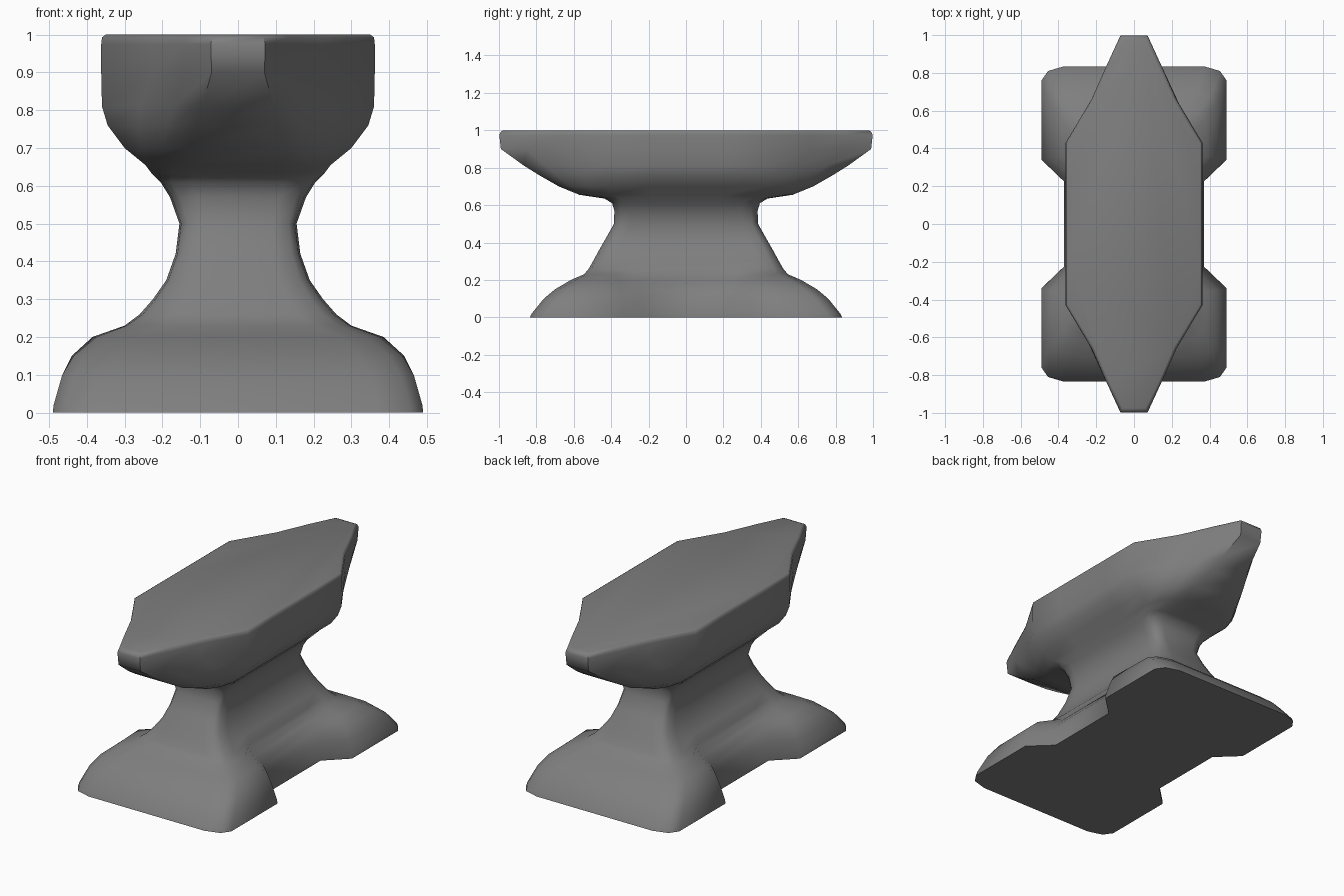
import bpy, bmesh

steel = bpy.data.materials.new("grey steel")
steel.diffuse_color = (0.21, 0.21, 0.21, 1)


def waist_ring(z, x, y):
    # rounded rectangle, as a quarter outline
    return z, [(x, .5 * y), (x, .78 * y), (.97 * x, .91 * y), (.86 * x, .97 * y), (.6 * x, y)]


# flared foot with a notch in the middle of each side: height, quarter outline
foot = [
    (0.00, [(.37, .225), (.49, .34), (.49, .76), (.455, .81), (.37, .835)]),
    (0.02, [(.37, .225), (.488, .34), (.488, .75), (.455, .80), (.37, .825)]),
    (0.10, [(.355, .24), (.465, .35), (.465, .69), (.43, .735), (.35, .76)]),
    (0.15, [(.335, .25), (.44, .35), (.435, .63), (.40, .675), (.32, .70)]),
    (0.20, [(.295, .27), (.385, .36), (.375, .55), (.34, .59), (.27, .615)]),
    (0.23, [(.265, .28), (.30, .37), (.295, .48), (.265, .525), (.20, .545)]),
]

# narrow waist
waist = [waist_ring(*r) for r in (
    (0.26, .26, .52), (0.30, .225, .497), (0.35, .19, .47), (0.42, .165, .43),
    (0.50, .155, .385), (0.57, .18, .383), (0.61, .205, .395))]

# head with a pointed horn at both ends
head = [
    (0.635, [(.23, .2), (.23, .35), (.21, .39), (.175, .42), (.11, .435)]),
    (0.655, [(.245, .2), (.245, .40), (.22, .48), (.18, .54), (.12, .57)]),
    (0.70, [(.30, .2), (.30, .42), (.255, .53), (.20, .62), (.13, .68)]),
    (0.76, [(.345, .2), (.345, .42), (.265, .56), (.19, .69), (.11, .785)]),
    (0.81, [(.36, .2), (.36, .43), (.26, .59), (.17, .75), (.095, .865)]),
    (0.90, [(.362, .2), (.362, .43), (.225, .66), (.14, .85), (.07, .99)]),
    (0.975, [(.362, .2), (.362, .43), (.225, .66), (.14, .85), (.072, .998)]),
    (0.993, [(.36, .2), (.36, .428), (.222, .657), (.136, .847), (.068, .99)]),
    (1.00, [(.35, .2), (.35, .424), (.212, .65), (.128, .84), (.06, .975)]),
]


def full_ring(bm, z, q):
    # mirror the quarter outline into a closed ring
    r = q[::-1]
    pts = q + [(-x, y) for x, y in r] + [(-x, -y) for x, y in q] + [(x, -y) for x, y in r]
    return [bm.verts.new((x, y, z)) for x, y in pts]


bm = bmesh.new()
rings = [full_ring(bm, z, q) for z, q in foot + waist + head]
n = len(rings[0])
for a, b in zip(rings, rings[1:]):
    for i in range(n):
        j = (i + 1) % n
        bm.faces.new((a[i], a[j], b[j], b[i]))
bm.faces.new(rings[0][::-1])
bm.faces.new(rings[-1])
bmesh.ops.recalc_face_normals(bm, faces=bm.faces[:])
me = bpy.data.meshes.new("anvil_body")
bm.to_mesh(me)
bm.free()

body = bpy.data.objects.new("anvil_body", me)
bpy.context.collection.objects.link(body)
me.materials.append(steel)
bpy.context.view_layer.objects.active = body
body.select_set(True)
bpy.ops.object.shade_smooth_by_angle(angle=0.95)
